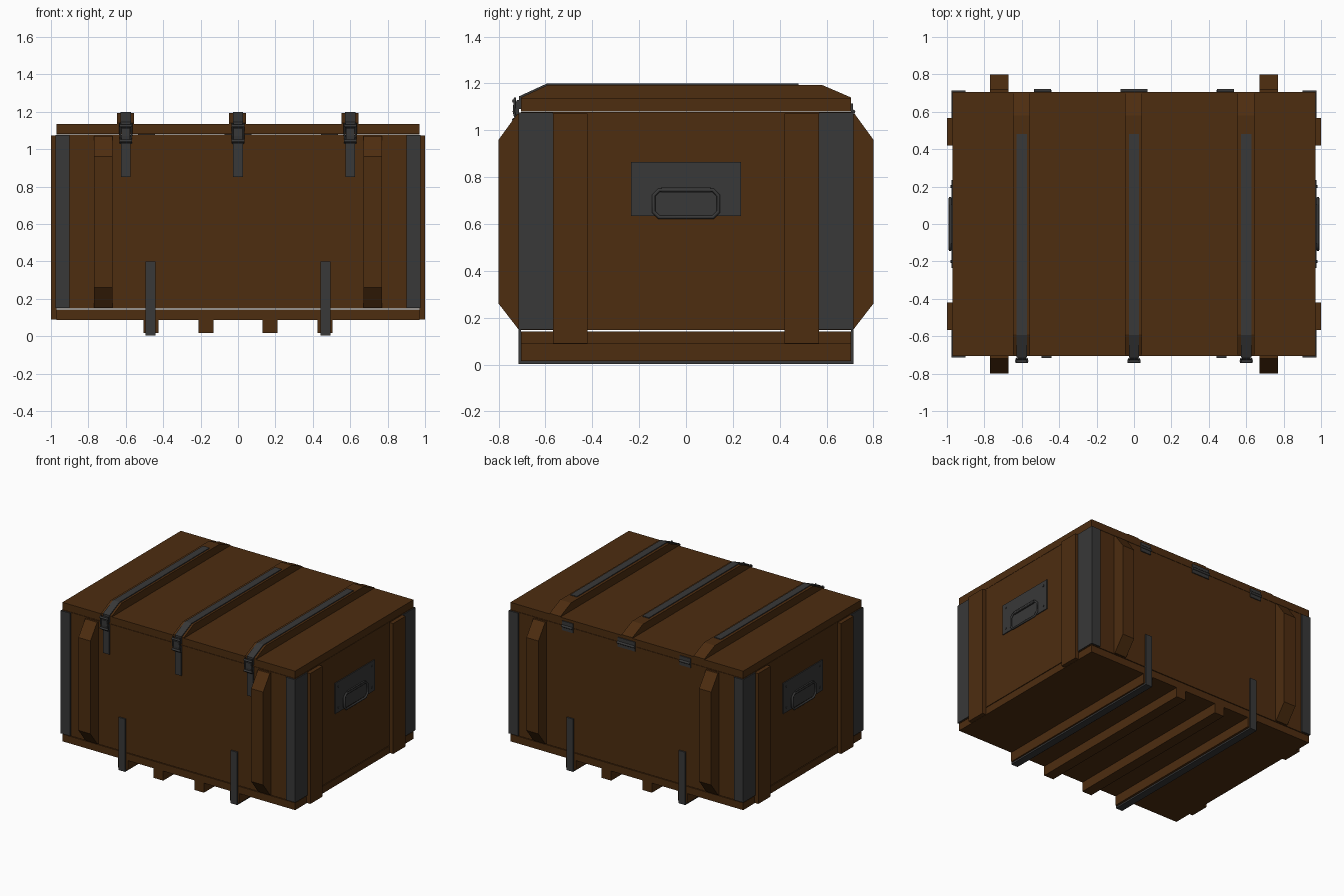
import bpy, bmesh
from mathutils import Vector

if "Cube" in bpy.data.objects:
    bpy.data.objects.remove(bpy.data.objects["Cube"], do_unlink=True)


def material(name, rgb):
    m = bpy.data.materials.new(name)
    m.use_nodes = True
    m.diffuse_color = (*rgb, 1)
    m.node_tree.nodes["Principled BSDF"].inputs["Base Color"].default_value = (*rgb, 1)
    return m


WOOD = material("brown wood", (0.075, 0.026, 0.005))
STEEL = material("dark steel", (0.04, 0.04, 0.04))


def prism(name, profile, x0, x1, mat):
    """Extrude a (y, z) outline from x0 to x1."""
    bm = bmesh.new()
    face = bm.faces.new([bm.verts.new((x0, y, z)) for y, z in profile])
    out = bmesh.ops.extrude_face_region(bm, geom=[face])
    verts = [v for v in out["geom"] if isinstance(v, bmesh.types.BMVert)]
    bmesh.ops.translate(bm, verts=verts, vec=Vector((x1 - x0, 0, 0)))
    bmesh.ops.recalc_face_normals(bm, faces=bm.faces)
    mesh = bpy.data.meshes.new(name)
    bm.to_mesh(mesh)
    bm.free()
    mesh.materials.append(mat)
    ob = bpy.data.objects.new(name, mesh)
    bpy.context.collection.objects.link(ob)
    return ob


def box(name, x, y, z, mat):
    (y0, y1), (z0, z1) = sorted(y), z
    return prism(name, [(y0, z0), (y1, z0), (y1, z1), (y0, z1)], min(x), max(x), mat)


def tube(name, points, radius, cyclic=False):
    cu = bpy.data.curves.new(name, "CURVE")
    cu.dimensions = "3D"
    cu.bevel_depth = radius
    cu.bevel_resolution = 2
    sp = cu.splines.new("POLY")
    sp.points.add(len(points) - 1)
    for p, co in zip(sp.points, points):
        p.co = (*co, 1)
    sp.use_cyclic_u = cyclic
    cu.use_fill_caps = True
    cu.materials.append(STEEL)
    ob = bpy.data.objects.new(name, cu)
    bpy.context.collection.objects.link(ob)


X, Y = 0.97, 0.705
SIDES = ((-1, "right"), (1, "left"))
ENDS = ((-1, "front"), (1, "back"))

# Lid and floor planks
for i, (a, b) in enumerate(((-Y, -0.235), (-0.235, 0.24), (0.24, Y))):
    box(f"lid_plank_{i}", (-X, X), (a, b), (1.08, 1.135), WOOD)
    box(f"floor_plank_{i}", (-X, X), (a, b), (0.088, 0.142), WOOD)

# Wall planks
for row, z in (("lower", (0.147, 0.61)), ("upper", (0.61, 1.078))):
    for s, n in ENDS:
        box(f"{n}_{row}_plank", (-X, X), (s * Y, s * (Y - 0.04)), z, WOOD)
    for s, n in SIDES:
        box(f"{n}_{row}_plank", (s * X, s * (X - 0.04)), (0.04 - Y, Y - 0.04), z, WOOD)

# Corner irons, end cleats and chamfered uprights
for sy, ny in ENDS:
    for sx, nx in SIDES:
        tag = f"{ny}_{nx}"
        box(f"corner_iron_face_{tag}", (sx * 0.9, sx * 0.977),
            (sy * Y, sy * 0.715), (0.15, 1.075), STEEL)
        box(f"corner_iron_end_{tag}", (sx * X, sx * 0.977),
            (sy * 0.568, sy * 0.715), (0.15, 1.075), STEEL)
        box(f"end_cleat_{tag}", (sx * X, sx), (sy * 0.42, sy * 0.568), (0.09, 1.072), WOOD)
        outline = [(Y, 0.15), (0.715, 0.15), (0.8, 0.26), (0.8, 0.96), (0.72, 1.07), (Y, 1.07)]
        prism(f"upright_{tag}", [(sy * y, z) for y, z in outline], sx * 0.67, sx * 0.77, WOOD)

# Skids with steel straps wrapped under the outer pair
for sx, n in SIDES:
    for c, part in ((0.17, "inner"), (0.465, "outer")):
        box(f"{part}_skid_{n}", (sx * (c - 0.04), sx * (c + 0.04)), (-Y, Y), (0.016, 0.088), WOOD)
    lo, hi = 0.716, 0.704
    wrap = [(-lo, 0.4), (-lo, 0.003), (lo, 0.003), (lo, 0.4),
            (hi, 0.4), (hi, 0.015), (-hi, 0.015), (-hi, 0.4)]
    prism(f"skid_strap_{n}", wrap, sx * 0.44, sx * 0.495, STEEL)

# Lid battens, straps and latches
for x, n in ((-0.6, "right"), (0, "middle"), (0.6, "left")):
    prism(f"lid_batten_{n}", [(-Y, 1.135), (Y, 1.135), (Y, 1.14), (0.58, 1.194),
                              (-0.59, 1.194), (-Y, 1.14)], x - 0.047, x + 0.043, WOOD)
    prism(f"lid_strap_{n}", [(0.48, 1.194), (0.48, 1.2), (-0.593, 1.2), (-0.713, 1.145),
                             (-0.713, 1.09), (-Y, 1.09), (-Y, 1.14), (-0.59, 1.194)],
          x - 0.027, x + 0.027, STEEL)
    box(f"latch_plate_{n}", (x - 0.026, x + 0.026), (-0.714, -Y), (0.85, 1.075), STEEL)
    prism(f"latch_lever_{n}", [(-0.714, 1.03), (-0.73, 1.03), (-0.735, 1.07), (-0.735, 1.11),
                               (-0.72, 1.13), (-0.713, 1.13)], x - 0.023, x + 0.023, STEEL)
    for s in (-1, 1):
        tube(f"latch_bail_{n}_{s}", [(x + s * 0.028, -0.722, 1.03), (x + s * 0.03, -0.735, 1.08),
                                     (x + s * 0.03, -0.73, 1.14)], 0.005)
    for z in (1.045, 1.125):
        tube(f"latch_pin_{n}_{z}", [(x - 0.034, -0.735, z), (x + 0.034, -0.735, z)], 0.008)

# Back hinges
for x, w in ((-0.49, 0.045), (0, 0.073), (0.49, 0.045)):
    box(f"hinge_leaf_{x}", (x - w, x + w), (Y, 0.712), (1.045, 1.115), STEEL)
    tube(f"hinge_pin_{x}", [(x - w, 0.714, 1.079), (x + w, 0.714, 1.079)], 0.009)

# Handle plates and drop handles
for s, n in SIDES:
    box(f"handle_plate_{n}", (s * X, s * 0.977), (-0.235, 0.235), (0.635, 0.865), STEEL)
    loop = []
    for y, z in ((1, 1), (1, -1), (-1, -1), (-1, 1)):
        a, b = (y * 0.115, 0.687 + z * 0.058), (y * 0.138, 0.687 + z * 0.035)
        loop += [a, b] if y * z > 0 else [b, a]
    tube(f"drop_handle_{n}", [(s * 0.983, y, z) for y, z in loop], 0.008, True)
    box(f"handle_clip_{n}", (s * 0.975, s * 0.988), (-0.105, 0.105), (0.735, 0.757), STEEL)
    for y in (-0.2, 0.2):
        for z in (0.67, 0.83):
            tube(f"rivet_{n}_{y}_{z}", [(s * 0.975, y, z), (s * 0.981, y, z)], 0.008)
